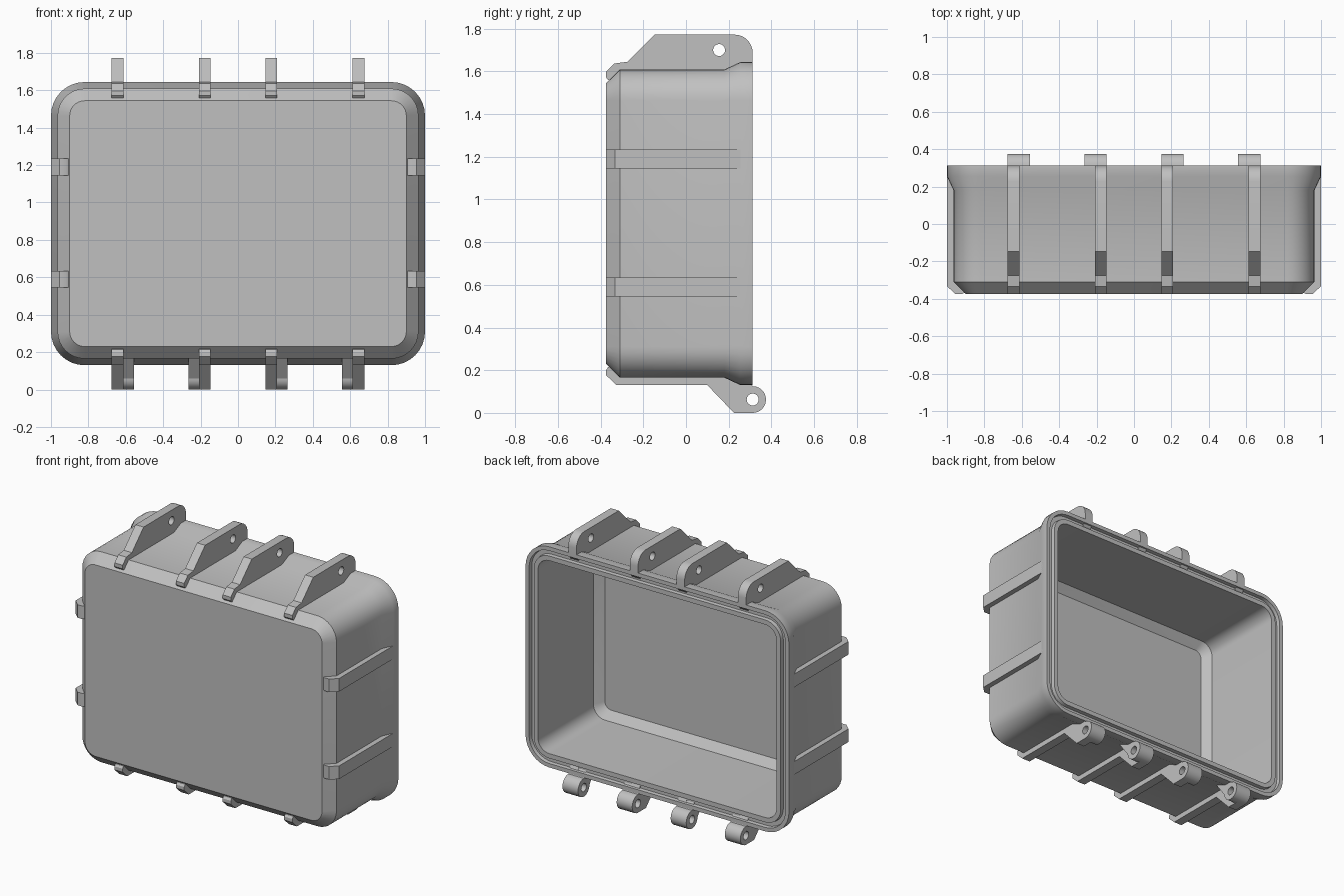
import bpy, bmesh
from math import radians, sin, cos, pi
from mathutils import Matrix

cube = bpy.data.objects.get("Cube")
if cube:
    bpy.data.objects.remove(cube, do_unlink=True)

grey = bpy.data.materials.new("case grey")
grey.use_nodes = True
COLOUR = (0.53, 0.53, 0.53, 1)
grey.diffuse_color = COLOUR
grey.node_tree.nodes["Principled BSDF"].inputs["Base Color"].default_value = COLOUR

MID_Z = 0.887           # centre height of the case body
HALF_X, HALF_Z = 1.0, 0.757


def finish(name, bm):
    """Turn a bmesh into a shaded, coloured object."""
    bmesh.ops.remove_doubles(bm, verts=bm.verts, dist=0.0002)
    bmesh.ops.recalc_face_normals(bm, faces=bm.faces)
    mesh = bpy.data.meshes.new(name)
    bm.to_mesh(mesh)
    bm.free()
    mesh.shade_smooth()
    mesh.set_sharp_from_angle(angle=radians(30))
    mesh.materials.clear()
    mesh.materials.append(grey)
    obj = bpy.data.objects.new(name, mesh)
    bpy.context.collection.objects.link(obj)
    return obj


def arc(cx, cy, r, start, end, steps=12):
    """Points on an arc, angles in degrees."""
    angles = [radians(start + (end - start) * i / steps) for i in range(steps + 1)]
    return [(cx + r * cos(a), cy + r * sin(a)) for a in angles]


def rounded_loop(bm, inset, y):
    """Rounded rectangle across the case, pulled in by the inset."""
    r = max(0.18 - inset, 0.05)
    w, h = HALF_X - inset - r, HALF_Z - inset - r
    points = []
    for k, (sx, sz) in enumerate(((1, 1), (-1, 1), (-1, -1), (1, -1))):
        points += arc(sx * w, MID_Z + sz * h, r, k * 90, k * 90 + 90, 8)
    return [bm.verts.new((x, y, z)) for x, z in points]


def prism(name, outline, half, frame, hole=None):
    """Extrude a flat outline, optionally pierced by a round hole."""
    curve = bpy.data.curves.new(name, "CURVE")
    curve.dimensions = "2D"
    curve.fill_mode = "BOTH"
    curve.extrude = half
    loops = [outline]
    if hole:
        loops.append(arc(*hole, 0.028, 0, 345, 23))
    for loop in loops:
        spline = curve.splines.new("POLY")
        spline.points.add(len(loop) - 1)
        spline.use_cyclic_u = True
        for p, (u, v) in zip(spline.points, loop):
            p.co = (u, v, 0, 1)
    temp = bpy.data.objects.new(name + " outline", curve)
    bpy.context.collection.objects.link(temp)
    graph = bpy.context.evaluated_depsgraph_get()
    mesh = bpy.data.meshes.new_from_object(temp.evaluated_get(graph))
    bm = bmesh.new()
    bm.from_mesh(mesh)
    bm.transform(frame)
    bpy.data.objects.remove(temp, do_unlink=True)
    bpy.data.curves.remove(curve)
    bpy.data.meshes.remove(mesh)
    return finish(name, bm)


def across_x(x):
    """Frame mapping an outline in (y, z) to a plate centred at x."""
    return Matrix(((0, 0, 1, x), (1, 0, 0, 0), (0, 1, 0, 0), (0, 0, 0, 1)))


# Case body: outer wall, flared rim with seal groove, inner wall and floor
SECTION = [(0.10, -0.375), (0.035, -0.31), (0.035, 0.18), (0, 0.255), (0, 0.312),
           (0.027, 0.312), (0.03, 0.287), (0.06, 0.287), (0.063, 0.312),
           (0.095, 0.312), (0.095, -0.29), (0.15, -0.335)]
bm = bmesh.new()
loops = [rounded_loop(bm, d, y) for d, y in SECTION]
for a, b in zip(loops, loops[1:]):
    for i in range(len(a)):
        j = (i + 1) % len(a)
        bm.faces.new((a[i], a[j], b[j], b[i]))
bm.faces.new(loops[0])
bm.faces.new(loops[-1])
finish("case_body", bm)

# Outlines for the latch ribs, hinge ribs and hinge knuckles
PIN = (0.3125, 0.0625)
latch = [(-0.33, 1.55), (-0.365, 1.56), (-0.375, 1.572), (-0.375, 1.597), (-0.335, 1.637),
         (-0.275, 1.645), (-0.148, 1.772)]
latch += arc(0.228, 1.688, 0.084, 90, 0, 8) + [(0.312, 1.63), (0.28, 1.585)]
hinge = [(-0.33, 0.225), (-0.365, 0.215), (-0.375, 0.2), (-0.375, 0.177), (-0.325, 0.13),
         (0.1, 0.13), (0.225, 0)]
hinge += arc(*PIN, 0.0625, -90, 90) + [(0.3, 0.15), (0.28, 0.19)]
knuckle = [(0.16, 0.18), (0.25, 0.06)] + arc(*PIN, 0.0625, 180, 450, 18) + [(0.3, 0.15), (0.28, 0.18)]

for side, label in ((1, "left"), (-1, "right")):
    # Latch and hinge ribs in pairs; each knuckle sits beside its rib
    for rib_x, step, place in ((0.644, -0.058, "outer"), (0.177, 0.058, "inner")):
        tag = f"{label}_{place}"
        prism("latch_rib_" + tag, latch, 0.031, across_x(side * rib_x), (0.155, 1.70))
        prism("hinge_rib_" + tag, hinge, 0.031, across_x(side * rib_x), PIN)
        prism("hinge_knuckle_" + tag, knuckle, 0.029, across_x(side * (rib_x + step)), PIN)

    # Side ribs, flush with the flared rim
    strip = [(0.9, -0.34), (0.905, -0.367), (0.92, -0.375), (0.955, -0.375), (1, -0.332),
             (1, 0.3), (0.94, 0.27), (0.94, -0.3)]
    for z, place in ((1.19, "upper"), (0.59, "lower")):
        prism(f"side_rib_{label}_{place}", [(side * x, y) for x, y in strip], 0.045,
              Matrix.Translation((0, 0, z)))
